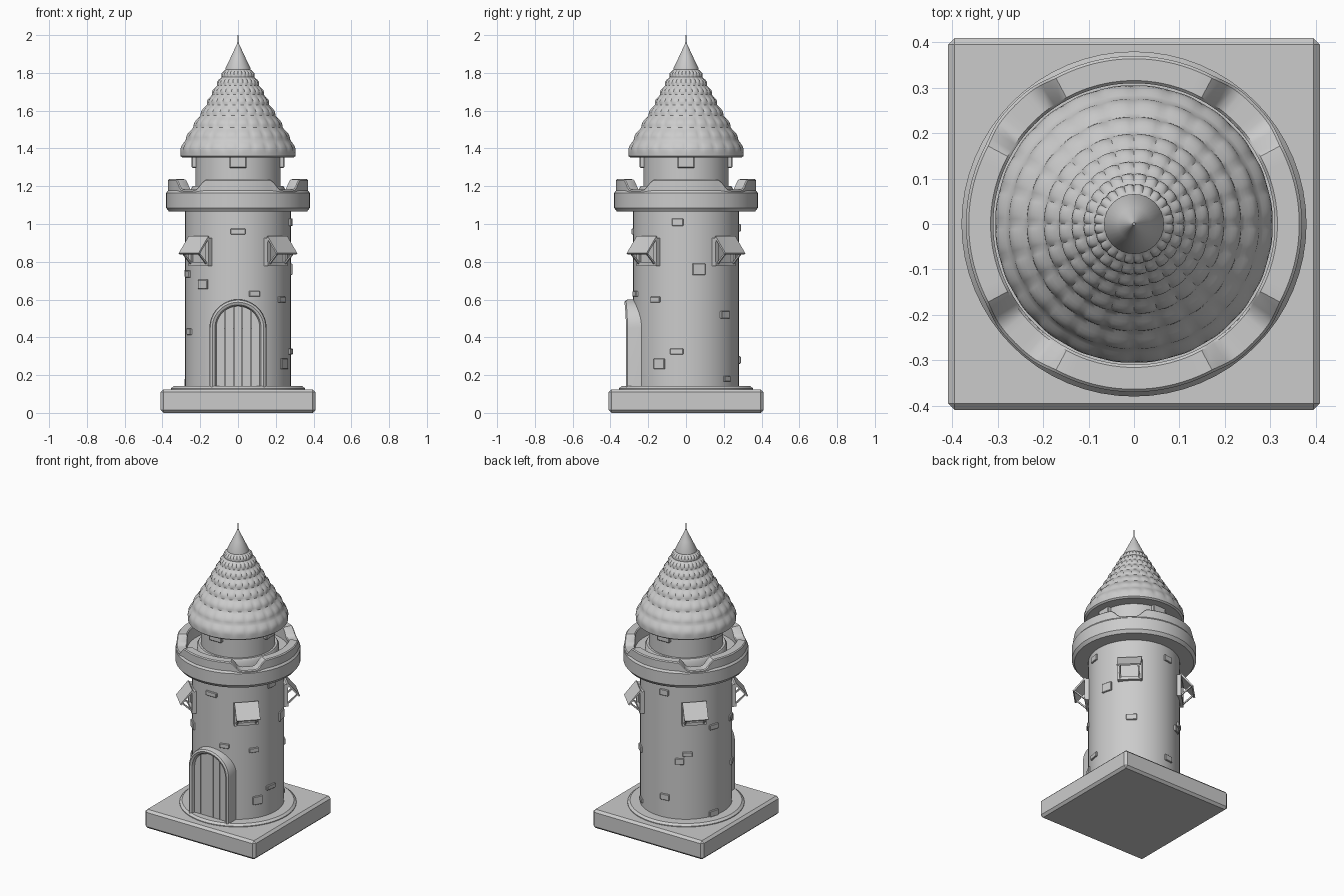
import bpy, bmesh
from math import sin, cos, pi, radians, asin, hypot, atan2
from mathutils import Matrix, Vector

if "Cube" in bpy.data.objects:
    bpy.data.objects.remove(bpy.data.objects["Cube"])


def finish(name, bm, smooth=True, bevel=0):
    bmesh.ops.recalc_face_normals(bm, faces=bm.faces)
    me = bpy.data.meshes.new(name)
    bm.to_mesh(me)
    bm.free()
    ob = bpy.data.objects.new(name, me)
    bpy.context.collection.objects.link(ob)
    if bevel:
        m = ob.modifiers.new("bevel", 'BEVEL')
        m.width, m.segments = bevel, 1
    if smooth:
        bpy.ops.object.select_all(action='DESELECT')
        ob.select_set(True)
        bpy.context.view_layer.objects.active = ob
        bpy.ops.object.shade_smooth_by_angle(angle=radians(35))
    return ob


def ring_surface(name, n, section, closed=False):
    """Sweep section(angle) -> [(r, z), ...] round the z axis."""
    bm = bmesh.new()
    rings = []
    for i in range(n):
        a = 2 * pi * i / n
        rings.append([bm.verts.new((r * cos(a), r * sin(a), z)) for r, z in section(a)])
    k = len(rings[0])
    for i in range(n):
        p, q = rings[i], rings[(i + 1) % n]
        for j in range(k if closed else k - 1):
            m = (j + 1) % k
            bm.faces.new((p[j], q[j], q[m], p[m]))
    if not closed:
        bmesh.ops.remove_doubles(bm, verts=bm.verts, dist=0.0002)
    return finish(name, bm)


def lathe(name, profile, n=64):
    return ring_surface(name, n, lambda a: profile)


def add_box(bm, loc, size, angle=0, tilt=0):
    """Box in a frame whose +x points outward at the given angle."""
    m = (Matrix.Rotation(radians(angle), 4, 'Z') @ Matrix.Translation(loc)
         @ Matrix.Rotation(tilt, 4, 'Y') @ Matrix.Diagonal((*size, 1)))
    bmesh.ops.create_cube(bm, size=1, matrix=m)


def add_strut(bm, p, q, thick, angle):
    p, q = Vector(p), Vector(q)
    d = q - p
    add_box(bm, (p + q) / 2, (thick, thick, d.length), angle, atan2(d.x, d.z))


# Square plinth and round step
bm = bmesh.new()
add_box(bm, (0, 0, 0.0625), (0.82, 0.82, 0.125))
finish("plinth", bm, False, 0.015)
lathe("round_step", [(0, 0.12), (0.355, 0.12), (0.355, 0.13), (0.34, 0.142), (0, 0.142)])

# Tower shaft and parapet walkway
lathe("tower_shaft", [(0, 0.13), (0.28, 0.13), (0.28, 1.08), (0, 1.08)])
lathe("parapet_band", [(0.27, 1.065), (0.365, 1.065), (0.38, 1.085), (0.38, 1.165), (0.37, 1.178),
                       (0.312, 1.178), (0.312, 1.15), (0, 1.15)])


# Wavy battlement: four merlons on the axes, dips on the diagonals
def battlement(a):
    off = abs((a + pi / 4) % (pi / 2) - pi / 4)
    t = min(1, max(0, (radians(38) - off) / radians(11)))
    s = t * t * (3 - 2 * t)
    top = 1.182 + 0.055 * s
    out = 0.376 - 0.006 * s
    return [(0.31, 1.15), (out, 1.15), (out, top - 0.006), (out - 0.006, top),
            (0.316, top), (0.31, top - 0.006)]


ring_surface("battlement", 128, battlement, closed=True)

# Upper drum with a base ring and roof blocks
lathe("upper_drum", [(0, 1.14), (0.25, 1.14), (0.25, 1.185), (0.24, 1.2), (0.226, 1.2),
                     (0.226, 1.37), (0, 1.37)])
bm = bmesh.new()
for k in range(4):
    add_box(bm, (0.215, 0, 1.327), (0.06, 0.09, 0.06), 90 * k)
finish("drum_blocks", bm, False, 0.004)

# Roof of bulging tiles
LINE = [(1.82, 0.064), (1.6, 0.182), (1.44, 0.28), (1.375, 0.305)]
ROWS, COLS, STEPS = 8, 24, 6


def roof_radius(z):
    for (z0, r0), (z1, r1) in zip(LINE, LINE[1:]):
        if z >= z1 - 1e-6:
            return r0 + (r1 - r0) * (z0 - z) / (z0 - z1)
    return LINE[-1][1]


def roof(a):
    across = abs(sin(a * COLS / 2)) ** 0.6
    pts = [(0, 1.82)]
    for i in range(ROWS * STEPS + 1):
        f = i / (ROWS * STEPS)
        z = 1.82 - 0.445 * (0.7 * f + 0.3 * f * f)
        t = (i % STEPS) / STEPS
        bulge = 0.009 * sin(pi * t ** 1.4) * (0.4 + 0.6 * across)
        pts.append((roof_radius(z) + bulge, z + 0.5 * bulge))
    return pts + [(0.305, 1.36), (0.295, 1.352), (0, 1.352)]


ring_surface("tiled_roof", COLS * 6, roof)
lathe("roof_cap", [(0, 1.815), (0.066, 1.815), (0.066, 1.825), (0.036, 1.888), (0.007, 1.95),
                   (0.004, 1.96), (0.003, 2.0), (0, 2.0)], 32)

# Four diagonal windows, each with a frame, recess panel, flap and struts
for k, label in enumerate(("back_right", "back_left", "front_left", "front_right")):
    ang = 45 + 90 * k
    bm = bmesh.new()
    for s in (-1, 1):
        add_box(bm, (0.274, s * 0.065, 0.852), (0.045, 0.02, 0.145), ang)
        add_box(bm, (0.274, 0, 0.852 + s * 0.064), (0.048, 0.148, 0.02), ang)
    add_box(bm, (0.26, 0, 0.852), (0.045, 0.12, 0.12), ang)
    finish("window_" + label, bm, False)
    bm = bmesh.new()
    top, tip = (0.292, 0.932), (0.366, 0.842)
    dx, dz = tip[0] - top[0], tip[1] - top[1]
    add_box(bm, ((top[0] + tip[0]) / 2, 0, (top[1] + tip[1]) / 2),
            (0.01, 0.148, hypot(dx, dz)), ang, atan2(dx, dz))
    for s in (-1, 1):
        add_strut(bm, (0.292, s * 0.058, 0.788), (0.356, s * 0.058, 0.848), 0.009, ang)
    finish("window_flap_" + label, bm, False)

# Arched door frame swept round the opening
arch = [(-1, 0, 0.13)] + [(cos(a), sin(a), 0.45) for a in
                          [pi - pi * i / 24 for i in range(25)]] + [(1, 0, 0.13)]
section = [(0.115, -0.22), (0.115, -0.300), (0.122, -0.312), (0.136, -0.318), (0.147, -0.310),
           (0.151, -0.298), (0.151, -0.22)]
bm = bmesh.new()
loops = []
for cx, cz, z0 in arch:
    lean = 0.008 * max(0, cz) ** 2   # crown leans out a little
    loops.append([bm.verts.new((r * cx, y - lean, z0 + r * cz)) for r, y in section])
for p, q in zip(loops, loops[1:]):
    for j in range(len(section)):
        m = (j + 1) % len(section)
        bm.faces.new((p[j], q[j], q[m], p[m]))
bm.faces.new(loops[0])
bm.faces.new(loops[-1])
finish("door_frame", bm)

# Door planks cut to the arch
bm = bmesh.new()
for i in range(5):
    x0, x1 = -0.118 + 0.0472 * i + 0.0015, -0.118 + 0.0472 * (i + 1) - 0.0015
    xs = [x0 + (x1 - x0) * j / 4 for j in range(5)]
    outline = [(x0, 0.13), (x1, 0.13)] + [
        (x, 0.45 + max(0, 0.118 ** 2 - x * x) ** 0.5) for x in reversed(xs)]
    f = bm.faces.new([bm.verts.new((x, -0.295, z)) for x, z in outline])
    ext = bmesh.ops.extrude_face_region(bm, geom=[f])
    bmesh.ops.translate(bm, vec=(0, 0.07, 0),
                        verts=[v for v in ext["geom"] if isinstance(v, bmesh.types.BMVert)])
finish("door_planks", bm, False)
bm = bmesh.new()
add_box(bm, (0.265, 0, 0.29), (0.044, 0.22, 0.32), 270)
finish("door_backing", bm, False)

# Scattered raised stones: angle, height, width, tall
STONES = [(270, 0.96, 0.08, 0.03), (229, 0.68, 0.065, 0.05), (288, 0.63, 0.06, 0.03),
          (325, 0.6, 0.06, 0.03), (330, 0.26, 0.065, 0.055), (204, 0.43, 0.05, 0.035),
          (351, 1.01, 0.06, 0.04), (14, 0.76, 0.07, 0.06), (47, 0.52, 0.065, 0.04),
          (350, 0.325, 0.07, 0.03), (50, 0.18, 0.05, 0.03), (97, 0.98, 0.06, 0.04),
          (162, 0.74, 0.065, 0.035), (127, 0.58, 0.06, 0.03), (117, 0.53, 0.055, 0.04),
          (98, 0.28, 0.06, 0.04), (162, 0.16, 0.065, 0.04), (200, 0.735, 0.06, 0.035)]
bm = bmesh.new()
for ang, z, w, h in STONES:
    add_box(bm, (0.274, 0, z), (0.03, w, h), ang)
finish("raised_stones", bm, False, 0.003)
